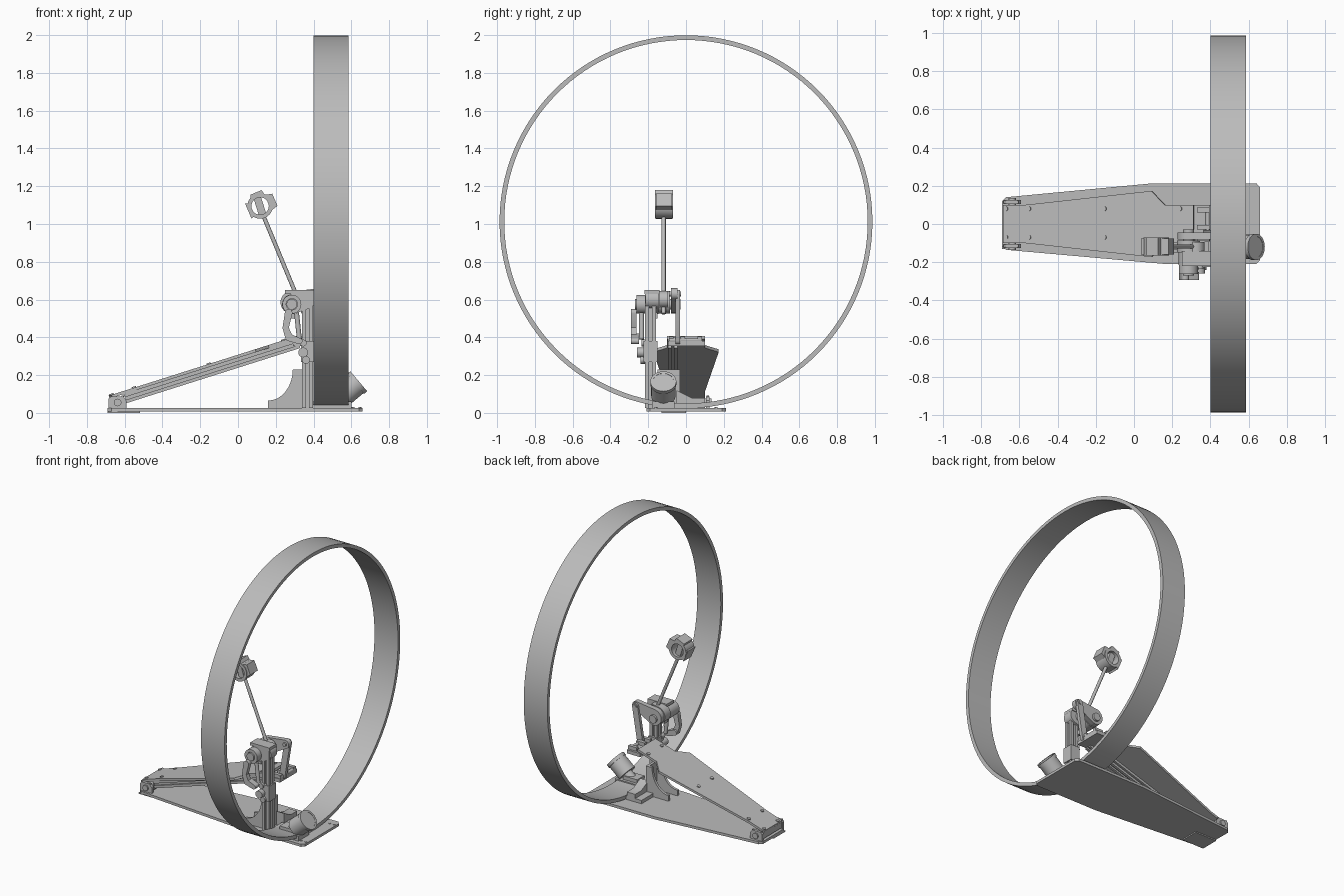
import bpy, bmesh, math
from mathutils import Vector as V

if "Cube" in bpy.data.objects:
    bpy.data.objects.remove(bpy.data.objects["Cube"])

grey = bpy.data.materials.new("plain grey")
grey.use_nodes = True
grey.diffuse_color = (0.5, 0.5, 0.5, 1)
for node in grey.node_tree.nodes:
    if node.type == 'BSDF_PRINCIPLED':
        node.inputs["Base Color"].default_value = grey.diffuse_color

X, Y, Z = V((1, 0, 0)), V((0, 1, 0)), V((0, 0, 1))


def finish(name, bm):
    bmesh.ops.recalc_face_normals(bm, faces=bm.faces[:])
    mesh = bpy.data.meshes.new(name)
    bm.to_mesh(mesh)
    bm.free()
    mesh.materials.append(grey)
    for p in mesh.polygons:
        p.use_smooth = True
    mesh.set_sharp_from_angle(angle=math.radians(30))
    obj = bpy.data.objects.new(name, mesh)
    bpy.context.scene.collection.objects.link(obj)
    return obj


def prism(name, pts, origin, u, v, depth):
    """Extrude a flat outline, given in the u, v directions, along depth."""
    bm = bmesh.new()
    low = [bm.verts.new(V(origin) + u * a + v * b) for a, b in pts]
    high = [bm.verts.new(p.co + depth) for p in low]
    bm.faces.new(low)
    bm.faces.new(high)
    for i in range(len(low)):
        j = (i + 1) % len(low)
        bm.faces.new((low[i], low[j], high[j], high[i]))
    return finish(name, bm)


def box(name, lo, hi):
    dx, dy, dz = V(hi) - V(lo)
    return prism(name, [(0, 0), (dx, 0), (dx, dy), (0, dy)], lo, X, Y, Z * dz)


def frame(axis):
    side = Y if abs(axis.normalized().y) < 0.9 else X
    v = axis.cross(side).normalized()
    return v.cross(axis).normalized(), v


def circle(r, n):
    return [(r * math.cos(i * math.tau / n), r * math.sin(i * math.tau / n)) for i in range(n)]


def rod(name, p, q, r, n=24):
    axis = V(q) - V(p)
    u, v = frame(axis)
    return prism(name, circle(r, n), p, u, v, axis)


def tube(name, p, q, outer, inner, n=32):
    axis = V(q) - V(p)
    u, v = frame(axis)
    bm = bmesh.new()
    rings = []
    for r, shift in ((outer, 0), (outer, 1), (inner, 1), (inner, 0)):
        rings.append([bm.verts.new(V(p) + u * a + v * b + axis * shift) for a, b in circle(r, n)])
    for k in range(4):
        a, b = rings[k], rings[(k + 1) % 4]
        for i in range(n):
            j = (i + 1) % n
            bm.faces.new((a[i], a[j], b[j], b[i]))
    return finish(name, bm)


def slotted_bar(name, p, q, w):
    """Square bar with a groove along the middle of each side."""
    h, s, d = w / 2, w * 0.15, w * 0.25
    side = [(-h, -h), (-s, -h), (-s, d - h), (s, d - h), (s, -h)]
    pts = []
    for k in range(4):
        c, t = round(math.cos(k * math.pi / 2)), round(math.sin(k * math.pi / 2))
        pts += [(a * c - b * t, a * t + b * c) for a, b in side]
    axis = V(q) - V(p)
    u, v = frame(axis)
    return prism(name, pts, p, u, v, axis)


def link(name, a, b, r1, r2, y0, y1, n=10):
    """Round-ended flat arm between two points in the x, z plane."""
    ang = math.atan2(b[1] - a[1], b[0] - a[0])
    pts = []
    for (cx, cz), r, start in ((a, r1, ang + math.pi / 2), (b, r2, ang - math.pi / 2)):
        for i in range(n + 1):
            t = start + math.pi * i / n
            pts.append((cx + r * math.cos(t), cz + r * math.sin(t)))
    return prism(name, pts, (0, y0, 0), X, Z, Y * (y1 - y0))


# Drum hoop
tube("drum_hoop", (0.4, 0, 1.012), (0.585, 0, 1.012), 0.987, 0.962, 128)

# Base plate and heel pad
base = [(-0.69, 0.12), (-0.67, 0.14), (0.1, 0.213), (0.64, 0.213), (0.66, 0.19),
        (0.66, -0.19), (0.64, -0.208), (0.15, -0.208), (-0.67, -0.135), (-0.69, -0.115)]
prism("base_plate", base, (0, 0, 0.008), X, Y, Z * 0.018)
box("heel_pad", (-0.69, -0.13, 0), (-0.52, 0.0, 0.008))
for y in (-0.16, 0.16):
    for x in (0.61, 0.645):
        rod("base_screw", (x, y, 0.026), (x, y, 0.03), 0.008, 12)

# Heel hinge
for y in (-0.125, 0.105):
    prism("heel_ear", [(-0.685, 0.026), (-0.685, 0.075), (-0.67, 0.088), (-0.61, 0.088),
                       (-0.59, 0.065), (-0.59, 0.026)], (0, y, 0), X, Z, Y * 0.02)
    for x in (-0.675, -0.61):
        rod("heel_screw", (x, y + 0.01, 0.085), (x, y + 0.01, 0.092), 0.007, 12)
rod("heel_axle", (-0.637, -0.135, 0.055), (-0.637, 0.135, 0.055), 0.02)
box("heel_block", (-0.68, -0.1, 0.035), (-0.6, 0.1, 0.075))

# Footboard with its under rails
slope = V((1, 0, 0.317))
normal = V((-0.317, 0, 1)).normalized()
half = [(-0.685, 0.1), (-0.57, 0.1), (0.09, 0.173), (0.16, 0.1), (0.31, 0.1)]
board = half + [(x, -y) for x, y in reversed(half)]
prism("footboard", board, (0, 0, 0.308), slope, Y, normal * -0.016)


def on_board(x, y, lift):
    return V((x, y, 0.308 + 0.317 * x)) + normal * lift


slotted_bar("footboard_rail", on_board(-0.61, -0.07, -0.041), on_board(0.31, -0.07, -0.041), 0.05)
for x in (-0.67, -0.55, -0.155, 0.24):
    for y in (-0.07, 0.08):
        rod("footboard_screw", on_board(x, y, 0), on_board(x, y, 0.006), 0.012, 16)

# Toe bracket
box("toe_bracket", (0.29, -0.095, 0.355), (0.395, 0.1, 0.38))
for y in (-0.09, -0.03, 0.06):
    box("toe_lug", (0.33, y, 0.37), (0.395, y + 0.025, 0.405))
rod("toe_pin", (0.385, -0.09, 0.385), (0.385, 0.08, 0.385), 0.011)

# Upright post and its foot
slotted_bar("upright_post", (0.368, -0.188, 0.026), (0.368, -0.188, 0.65), 0.058)
arc = [(0.16 + 0.13 * math.sin(t * math.pi / 16), 0.23 - 0.165 * math.cos(t * math.pi / 16))
       for t in range(9)]
gusset = [(0.16, 0.026)] + arc + [(0.335, 0.23), (0.335, 0.026)]
for y in (-0.15, -0.05):
    prism("gusset", gusset, (0, y, 0), X, Z, Y * 0.018)
box("gusset_back", (0.32, -0.15, 0.026), (0.338, -0.032, 0.23))
box("foot_block", (0.28, -0.05, 0.026), (0.4, 0.1, 0.05))
prism("foot_wedge", [(-0.05, 0.05), (0.1, 0.05), (0.1, 0.08), (0.03, 0.08), (-0.05, 0.12)],
      (0.33, 0, 0), Y, Z, X * 0.065)
rod("foot_screw", (0.31, -0.154, 0.065), (0.31, -0.145, 0.065), 0.013, 16)

# Bearing head on the post
link("bearing_block", (0.285, 0.575), (0.36, 0.6), 0.052, 0.05, -0.215, -0.145)
box("post_cap", (0.25, -0.22, 0.63), (0.4, -0.14, 0.65))
tube("outer_hub", (0.285, -0.262, 0.575), (0.285, -0.215, 0.575), 0.05, 0.03)
rod("axle", (0.285, -0.27, 0.575), (0.285, -0.03, 0.575), 0.028)
tube("beater_collar", (0.285, -0.15, 0.585), (0.285, -0.085, 0.585), 0.06, 0.026)
link("beater_clamp", (0.285, 0.585), (0.325, 0.6), 0.045, 0.045, -0.14, -0.095)
box("hub_screw", (0.275, -0.19, 0.5), (0.315, -0.15, 0.54))

# Drive lever and link down to the toe
link("drive_lever", (0.285, 0.585), (0.425, 0.63), 0.058, 0.03, -0.08, -0.045)
link("drive_link", (0.425, 0.63), (0.385, 0.385), 0.022, 0.022, -0.055, -0.032)
for p in ((0.425, 0.63), (0.385, 0.385)):
    rod("link_pin", (p[0], -0.09, p[1]), (p[0], -0.026, p[1]), 0.013)

# Return arm on the outer side
link("return_arm_upper", (0.268, 0.53), (0.252, 0.45), 0.02, 0.016, -0.292, -0.262)
link("return_arm_lower", (0.252, 0.45), (0.27, 0.4), 0.016, 0.02, -0.292, -0.262)
link("return_arm_foot", (0.27, 0.4), (0.325, 0.38), 0.02, 0.016, -0.292, -0.25)
rod("return_spring", (0.31, -0.235, 0.53), (0.325, -0.235, 0.39), 0.013)

# Adjusting knobs on the post
for x, z, r, y in ((0.345, 0.32, 0.026, -0.26), (0.36, 0.28, 0.02, -0.24), (0.345, 0.37, 0.018, -0.235)):
    rod("adjusting_knob", (x, y, z), (x, -0.2, z), r, 16)
box("knob_clamp", (0.333, -0.225, 0.27), (0.403, -0.15, 0.38))

# Beater rod and head
rod("beater_rod", (0.35, -0.118, 0.525), (0.115, -0.118, 1.09), 0.011, 16)
tube("beater_ring", (0.117, -0.165, 1.095), (0.117, -0.07, 1.095), 0.067, 0.046)
link("beater_core", (0.105, 1.13), (0.13, 1.05), 0.02, 0.02, -0.145, -0.09)
along = V((0.92, 0, 0.39))
across = V((-0.39, 0, 0.92))
for name, lo, hi in (("beater_front_pad", 0.045, 0.085), ("beater_rear_pad", -0.068, -0.05)):
    prism(name, [(lo, -0.045), (hi, -0.035), (hi, 0.035), (lo, 0.045)],
          (0.117, -0.16, 1.095), along, across, Y * 0.085)
prism("beater_top_pad", [(-0.03, 0.05), (0.045, 0.05), (0.04, 0.075), (-0.025, 0.075)],
      (0.117, -0.165, 1.095), along, across, Y * 0.095)

# Hoop clamp with its tilted round knob
top, tilt = V((0.638, -0.12, 0.166)), V((0.76, 0, 0.64)).normalized()
rod("clamp_knob", top - tilt * 0.12, top, 0.064, 32)
tube("clamp_knob_rim", top - tilt * 0.02, top + tilt * 0.002, 0.069, 0.055)
rod("clamp_neck", top - tilt * 0.17, top - tilt * 0.12, 0.035)
box("clamp_body", (0.39, -0.18, 0.026), (0.6, -0.06, 0.06))
box("clamp_jaw", (0.44, -0.16, 0.055), (0.55, -0.08, 0.085))
